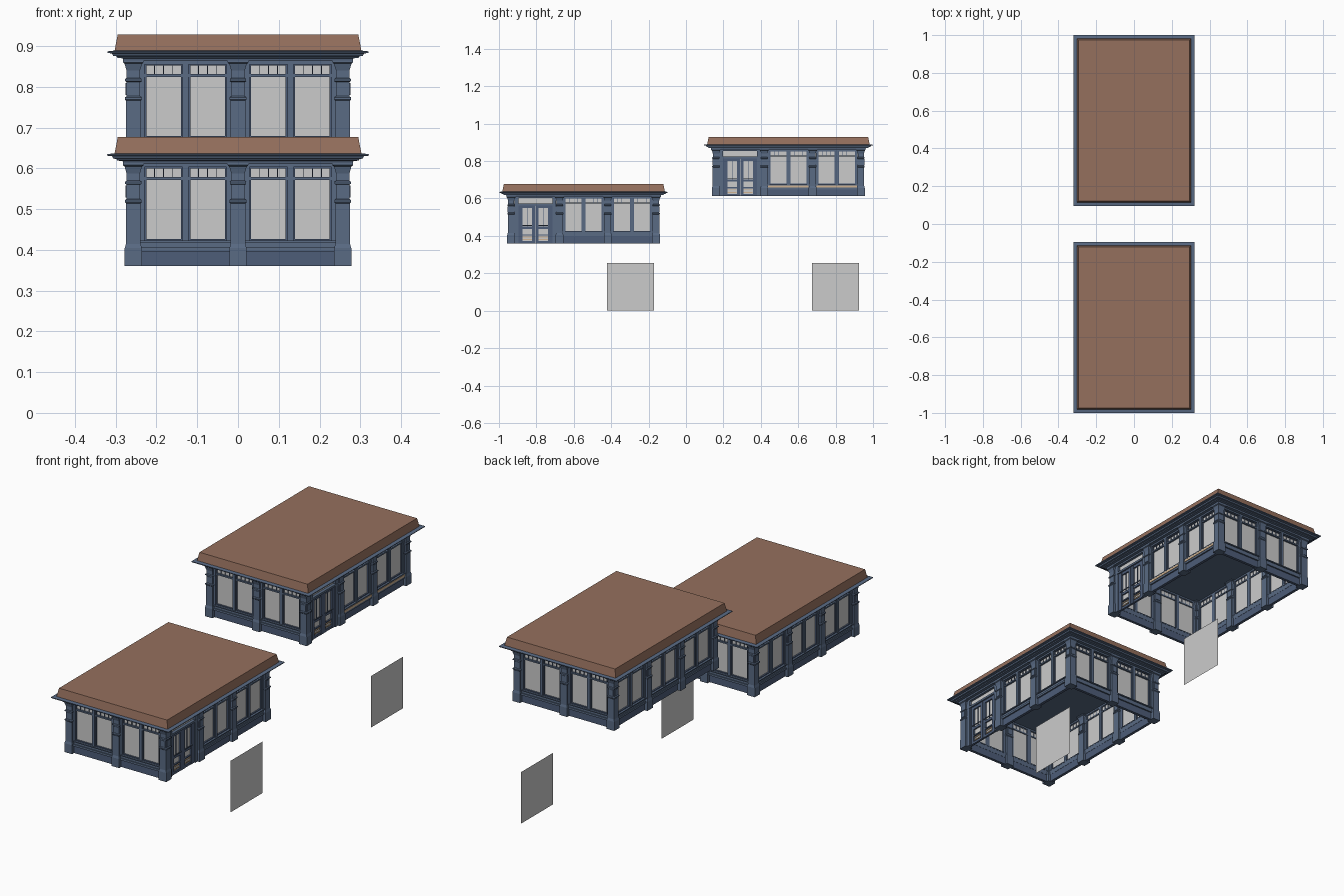
import bpy, bmesh, math
from mathutils import Matrix, Vector

if "Cube" in bpy.data.objects:
    bpy.data.objects.remove(bpy.data.objects["Cube"])


def material(name, rgb):
    m = bpy.data.materials.new(name)
    m.diffuse_color = (*rgb, 1)
    m.use_nodes = True
    m.node_tree.nodes["Principled BSDF"].inputs["Base Color"].default_value = m.diffuse_color
    return m


BLUE = material("blue_paint", (0.10, 0.145, 0.23))
NAVY = material("dark_blue_paint", (0.075, 0.11, 0.19))
BROWN = material("brown_roof", (0.30, 0.16, 0.11))
TAN = material("tan_wood", (0.62, 0.45, 0.29))

DX, DY = 0.257, 0.3875      # corner column centres
EXTRA = 0.1315              # how much longer the building is in y than x


def box(bm, mat, u0, u1, d0, d1, z0, z1):
    """Box in wall space: u along the wall, d outward, z up."""
    m = mat @ Matrix.Translation(((u0 + u1) / 2, (d0 + d1) / 2, (z0 + z1) / 2))
    m = m @ Matrix.Diagonal((u1 - u0, d1 - d0, z1 - z0, 1))
    bmesh.ops.create_cube(bm, size=1, matrix=m)


def loft(bm, rings, centre):
    """Closed stack of rectangles (half x, half y, z)."""
    cx, cy = centre
    loops = [[bm.verts.new((cx + sx * hx, cy + sy * hy, z))
              for sx, sy in ((-1, -1), (1, -1), (1, 1), (-1, 1))] for hx, hy, z in rings]
    for a, b in zip(loops, loops[1:]):
        for i in range(4):
            j = (i + 1) % 4
            bm.faces.new((a[i], a[j], b[j], b[i]))
    bm.faces.new(loops[0][::-1])
    bm.faces.new(loops[-1])


def pane(bm, mat, u0, u1, d, z0, z1):
    bm.faces.new([bm.verts.new(mat @ Vector(p)) for p in
                  ((u1, d, z0), (u0, d, z0), (u0, d, z1), (u1, d, z1))])


def finish(bm, name, mat, loc):
    bmesh.ops.recalc_face_normals(bm, faces=bm.faces)
    me = bpy.data.meshes.new(name)
    bm.to_mesh(me)
    bm.free()
    ob = bpy.data.objects.new(name, me)
    ob.location = loc
    if mat:
        me.materials.append(mat)
    bpy.context.collection.objects.link(ob)
    return ob


def window_bay(frame, base, glass, m):
    # base wall, plinth rail and stepped sill
    box(base, m, -.112, .112, -.009, .005, 0, .037)
    box(frame, m, -.112, .112, -.010, .012, .036, .046)
    box(frame, m, -.112, .112, -.010, .008, .046, .058)
    box(frame, m, -.112, .112, -.011, .014, .058, .063)
    # jambs, mullion, head
    for u0, u1 in ((-.112, -.1005), (-.0075, .0075), (.1005, .112)):
        box(frame, m, u0, u1, -.008, .009, .06, .25)
    box(frame, m, -.112, .112, -.008, .009, .243, .256)
    # sashes with a divided upper light
    for s in (-1, 1):
        c = s * .054
        for k in (-1, 1):
            box(base, m, c + k * .0445 - .002, c + k * .0445 + .002, -.006, .004, .06, .245)
        box(base, m, c - .047, c + .047, -.006, .004, .06, .067)
        box(base, m, c - .047, c + .047, -.006, .004, .240, .245)
        box(frame, m, c - .047, c + .047, -.007, .006, .212, .219)
        for k in (-1, 0, 1):
            box(base, m, c + k * .0225 - .001, c + k * .0225 + .001, -.005, .001, .217, .244)
    pane(glass, m, -.125, .125, -.003, 0, .25)


def door_bay(frame, base, glass, trim, m):
    # jambs, head and transom rails
    for s in (-1, 1):
        box(frame, m, *sorted((s * .112, s * .091)), -.008, .010, 0, .25)
        box(base, m, *sorted((s * .092, s * .084)), -.006, .006, 0, .208)
    box(frame, m, -.112, .112, -.008, .009, .243, .256)
    box(frame, m, -.095, .095, -.008, .012, .202, .212)
    # door leaves
    for s in (-1, 1):
        for a, b in ((.001, .017), (.068, .085)):
            box(base, m, *sorted((s * a, s * b)), -.006, .005, 0, .202)
        for z0, z1 in ((0, .012), (.042, .048), (.078, .090), (.188, .202)):
            box(base, m, *sorted((s * .017, s * .068)), -.006, .004, z0, z1)
        box(base, m, *sorted((s * .041, s * .044)), -.005, .001, .088, .19)
        # push bar and low rails
        box(frame, m, *sorted((s * .012, s * .073)), .008, .011, .094, .098)
        for u in (.014, .069):
            box(frame, m, *sorted((s * u, s * (u + .003))), .003, .011, .094, .098)
        for z in (.018, .032):
            box(trim, m, *sorted((s * .018, s * .067)), -.002, .001, z, z + .005)
    pane(glass, m, -.125, .125, -.003, 0, .25)


def wall_matrix(side, u):
    """side: front, right, back or left; u is the bay's offset along the wall."""
    turn = {"back": 0, "left": 90, "front": 180, "right": -90}[side]
    dist = DY if side in ("front", "back") else DX
    return Matrix.Rotation(math.radians(turn), 4, 'Z') @ Matrix.Translation((u, dist, 0))


def pavilion(tag, loc, tan_sills):
    cols, frame, base, glass, trim = (bmesh.new() for _ in range(5))
    # columns with flared base, two bands and a capital
    prof = [(.021, 0), (.021, .044), (.018, .055), (.018, .154), (.0205, .157), (.0205, .162),
            (.0165, .165), (.0165, .200), (.0200, .202), (.0200, .207), (.0165, .210),
            (.0165, .228), (.0215, .245), (.0255, .248), (.0255, .256)]
    step = DY * 2 / 3
    spots = [(x, y) for x in (-DX, DX) for y in (-DY, -DY + step, DY - step, DY)]
    spots += [(0, -DY), (0, DY)]
    for c in spots:
        loft(cols, [(h, h, z) for h, z in prof], c)
    # raised panels on the column faces
    for x, y in spots:
        m = Matrix.Translation((x, y, 0))
        box(cols, m, -.0125, .0125, -.0185, .0185, .168, .198)
        box(cols, m, -.0185, .0185, -.0125, .0125, .168, .198)
    # bays
    for side in ("front", "back"):
        for u in (-DX / 2, DX / 2):
            window_bay(frame, base, glass, wall_matrix(side, u))
    for side in ("left", "right"):
        for u in (-step, 0, step):
            m = wall_matrix(side, u)
            if side == "right" and (m @ Vector((0, 0, 0))).y < -.1:
                door_bay(frame, base, glass, trim, m)
                continue
            window_bay(frame, base, glass, m)
            if tan_sills and side == "right":
                box(trim, m, -.108, .108, .006, .0145, .046, .057)
    finish(cols, tag + "_columns", BLUE, loc)
    finish(frame, tag + "_wall_frames", BLUE, loc)
    finish(base, tag + "_base_walls_and_sashes", NAVY, loc)
    finish(glass, tag + "_window_glass", None, loc)
    finish(trim, tag + "_tan_trim", TAN, loc)
    # cornice, its underside is the ceiling
    bm = bmesh.new()
    rings = [(.281, .251), (.283, .258), (.296, .259), (.298, .263), (.306, .264),
             (.309, .270), (.320, .271), (.321, .275), (.303, .277)]
    loft(bm, [(h, h + EXTRA, z) for h, z in rings], (0, 0))
    finish(bm, tag + "_cornice", BLUE, loc)
    # roof
    bm = bmesh.new()
    loft(bm, [(h, h + EXTRA, z) for h, z in ((.303, .276), (.295, .317))], (0, 0))
    finish(bm, tag + "_roof", BROWN, loc)
    # loose glass sheet standing at ground level
    bm = bmesh.new()
    pane(bm, Matrix.Rotation(math.radians(-90), 4, 'Z'), -.126, .126, 0, 0, .254)
    finish(bm, tag + "_loose_pane", None, (.254, loc[1] + .251, 0))


pavilion("lower", (0, -.5475, .36), False)
pavilion("upper", (0, .5475, .612), True)
